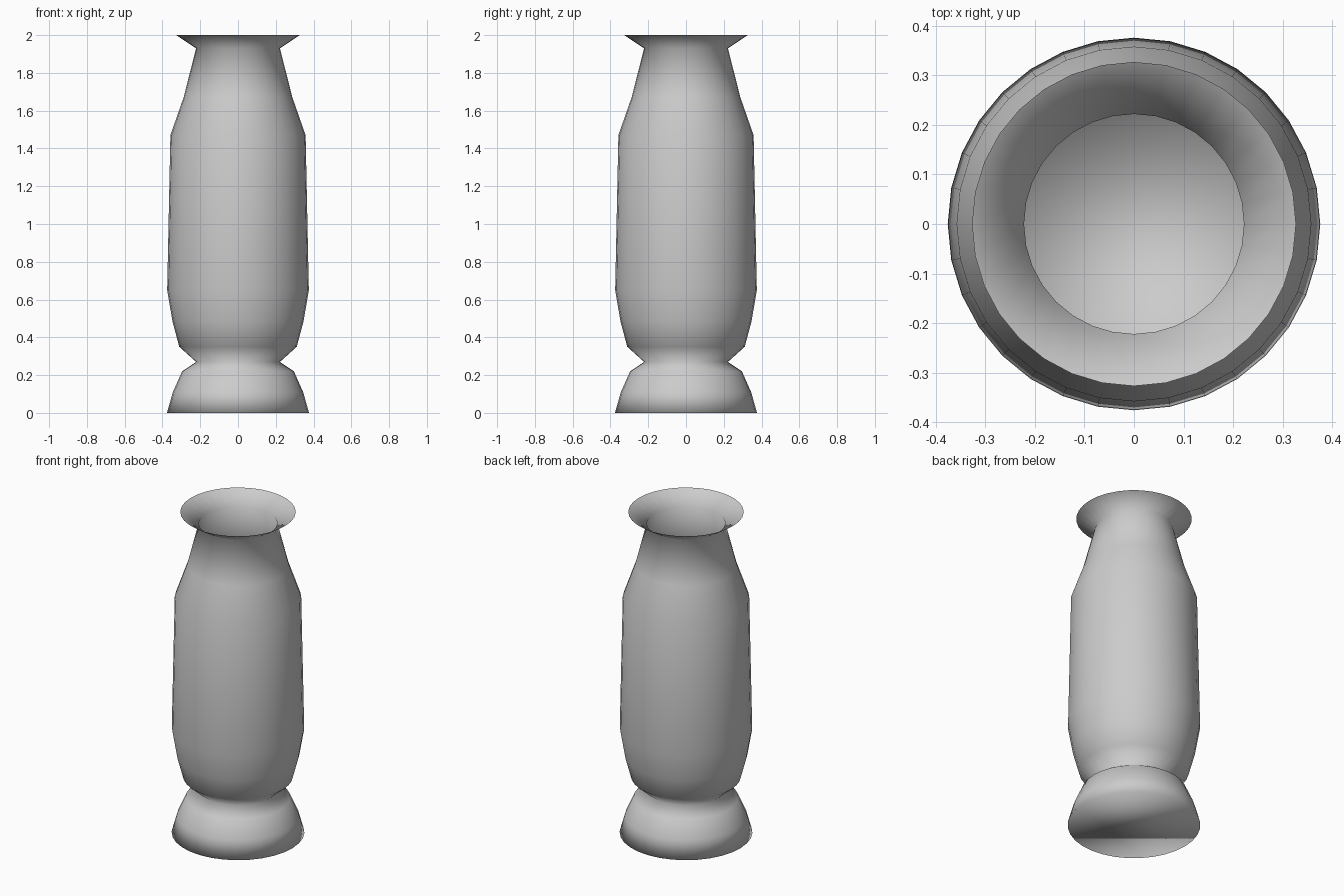
import bpy, bmesh
from math import cos, sin, tau

if "Cube" in bpy.data.objects:
    bpy.data.objects.remove(bpy.data.objects["Cube"])

SIDES = 32

# Silhouette from foot to rim: (radius, height)
PROFILE = [
    (0.376, 0.00), (0.345, 0.11), (0.296, 0.22),   # flared foot
    (0.222, 0.27),                                 # waist
    (0.311, 0.35), (0.347, 0.485), (0.375, 0.65),  # lower belly
    (0.358, 1.47), (0.288, 1.67),                  # body and shoulder
    (0.222, 1.93), (0.327, 2.00),                  # neck and rim
]


def lathe(name, profile, sides):
    """Spin a profile into a thin shell, closed below and open on top."""
    bm = bmesh.new()
    rings = [[bm.verts.new((r * cos(tau * i / sides), r * sin(tau * i / sides), z))
              for i in range(sides)] for r, z in profile]
    for low, high in zip(rings, rings[1:]):
        for i in range(sides):
            j = (i + 1) % sides
            bm.faces.new((low[i], low[j], high[j], high[i]))
    bm.faces.new(rings[0][::-1])
    for face in bm.faces:
        face.smooth = True
    mesh = bpy.data.meshes.new(name)
    bm.to_mesh(mesh)
    bm.free()
    obj = bpy.data.objects.new(name, mesh)
    bpy.context.collection.objects.link(obj)
    return obj


# Vase shell
lathe("vase", PROFILE, SIDES)
